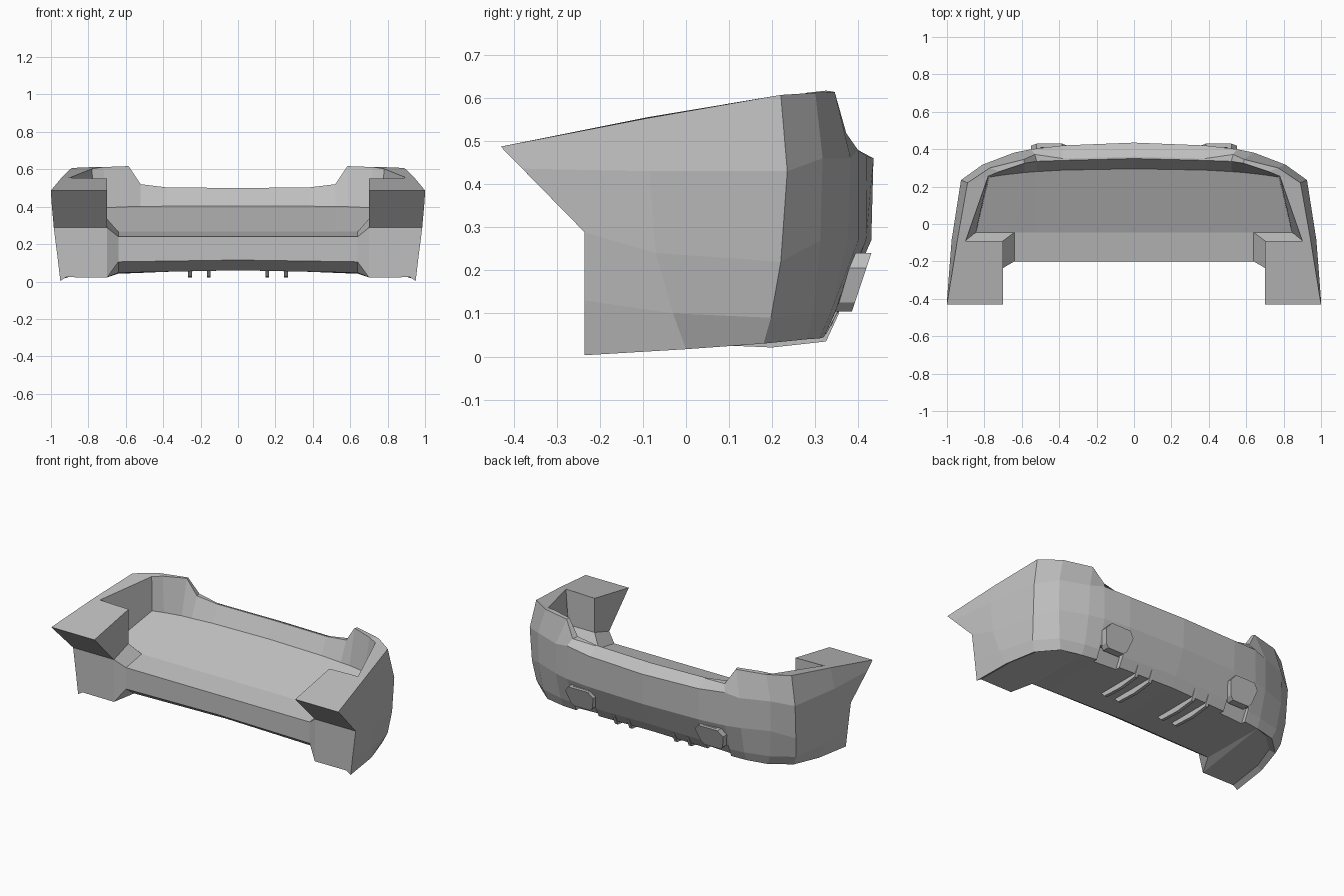
import bpy
import bmesh
from mathutils import Vector

cube = bpy.data.objects.get("Cube")
if cube:
    bpy.data.objects.remove(cube, do_unlink=True)

grey = bpy.data.materials.new("primer_grey")
grey.use_nodes = True
grey.diffuse_color = (0.52, 0.52, 0.52, 1)
grey.node_tree.nodes["Principled BSDF"].inputs["Base Color"].default_value = grey.diffuse_color


def finish(name, bm):
    """Weld, orient and link a mesh, mirrored across the centre line."""
    bmesh.ops.remove_doubles(bm, verts=bm.verts[:], dist=0.0005)
    bmesh.ops.recalc_face_normals(bm, faces=bm.faces[:])
    mesh = bpy.data.meshes.new(name)
    bm.to_mesh(mesh)
    bm.free()
    mesh.materials.append(grey)
    obj = bpy.data.objects.new(name, mesh)
    bpy.context.collection.objects.link(obj)
    modifier = obj.modifiers.new("mirror", "MIRROR")
    modifier.use_clip = True
    modifier.merge_threshold = 0.0005
    return obj


def face(bm, *points):
    return bm.faces.new([bm.verts.new(p) for p in points])


def strip(bm, first, second):
    """Bridge two point rows; coincident ends become triangles."""
    for a, b, c, d in zip(first, first[1:], second[1:], second):
        corners = []
        for p in (a, b, c, d):
            if Vector(p) not in corners:
                corners.append(Vector(p))
        face(bm, *corners)


def extrude_x(bm, profile, x, width):
    """Solid from a (y, z) profile extruded sideways."""
    sides = [[(x + s * width / 2, y, z) for y, z in profile] for s in (-1, 1)]
    for side in sides:
        face(bm, *side)
    strip(bm, sides[0] + sides[0][:1], sides[1] + sides[1][:1])


# Outer skin columns, from the rear centre around the corner to the front tip;
# each runs from the top edge down to the bottom edge.
columns = [
    [(0, .36, .5), (0, .435, .46), (0, .43, .27), (0, .365, .12), (0, .33, .06)],
    [(.38, .35, .503), (.38, .42, .465), (.38, .418, .27), (.38, .355, .11), (.38, .325, .052)],
    [(.53, .372, .518), (.55, .4, .478), (.55, .4, .27), (.55, .345, .1), (.55, .32, .045)],
    [(.59, .345, .614), (.64, .382, .46), (.645, .375, .27), (.64, .335, .1), (.64, .31, .042)],
    [(.77, .3, .612), (.81, .317, .46), (.81, .312, .27), (.79, .295, .1), (.77, .28, .04)],
    [(.89, .22, .607), (.925, .235, .43), (.92, .22, .22), (.905, .197, .09), (.88, .18, .03)],
    [(.945, -.09, .553), (.975, -.085, .43), (.97, -.07, .24), (.955, -.03, .1), (.93, 0, .017)],
    [(1, -.43, .487), (.998, -.38, .436), (.985, -.235, .288), (.965, -.235, .13), (.95, -.235, .003)],
]
rim = [(0, .35, .5), (.38, .34, .503), (.52, .335, .52), (.585, .325, .617),
       (.72, .28, .612), (.78, .255, .603), (.9, -.09, .555)]
base = [(0, .295, .405), (.38, .288, .403), (.52, .28, .4), (.585, .275, .4),
        (.7, .262, .395), (.775, .25, .39), (.845, -.045, .275)]

shell = bmesh.new()
for left, right in zip(columns, columns[1:]):
    strip(shell, left, right)
tops = [c[0] for c in columns]
bottoms = [c[-1] for c in columns]
strip(shell, tops[:-1], rim)
strip(shell, rim, base)

# Thin lip folded up inside the lower edge of the corner
lip = [bottoms[3]] + [(x - .03, y - (.02 if y > .1 else 0), z + .02) for x, y, z in bottoms[4:]]
strip(shell, bottoms[3:], lip)

# Sloping floor, front face, front chamfer and level underside of the tray
xs = [0, .38, .52, .64]
floor_break = [(x, -.045, .267) for x in xs]
front_top = [(x, -.2, .24) for x in xs]
front_low = [(x, -.2, .115 - .015 * x) for x in xs]
belly = [(x, -.12, .06 - .02 * x) for x in xs]
for row, following in ((base[:4], floor_break), (floor_break, front_top),
                       (front_top, front_low), (front_low, belly), (belly, bottoms[:4])):
    strip(shell, row, following)

# Wheel arch end block
tip = (.7, -.43, .487)
knee = (.7, -.235, .288)
foot = (.7, -.235, .022)
back_top = (.7, -.09, .55)
back_low = (.7, -.09, .335)
side_low = (.9, -.09, .335)
face(shell, *base[3:], floor_break[-1])
face(shell, tops[7], tops[6], rim[6], back_top, tip)
face(shell, *columns[7][:3], knee, tip)
face(shell, *columns[7][2:], lip[-1], foot, knee)
face(shell, tip, knee, back_low, back_top)
face(shell, back_low, back_top, rim[6], side_low)
face(shell, knee, back_low, floor_break[-1], front_top[-1])
face(shell, back_low, side_low, base[6], floor_break[-1])
face(shell, rim[6], side_low, base[6])
face(shell, knee, front_top[-1], front_low[-1], foot)
face(shell, foot, front_low[-1], belly[-1])
face(shell, foot, belly[-1], bottoms[3])
face(shell, foot, *lip)
bumper = finish("bumper_shell", shell)

# Notch cut out of the lower edge below each lamp pod
notch = bmesh.new()
extrude_x(notch, [(.27, 0), (.42, 0), (.42, .12), (.33, .125)], .46, .16)
cutter = finish("pod_notch_cutter", notch)
cutter.hide_render = True
cutter.display_type = "WIRE"
cut = bumper.modifiers.new("pod_notch", "BOOLEAN")
cut.operation = "DIFFERENCE"
cut.solver = "EXACT"
cut.object = cutter

# Lamp pods: leaning frames with sloped shoulders and a recessed opening
outline = [(.355, .205), (.385, .24), (.52, .24), (.55, .205),
           (.53, .125), (.51, .105), (.4, .105), (.378, .125)]
pod = bmesh.new()
front = [(x, .35 + z / 3, z) for x, z in outline]
rear = [(x, .305 + z / 3, z) for x, z in outline]
strip(pod, front + front[:1], rear + rear[:1])
face(pod, *rear)
face(pod, *front)
bmesh.ops.remove_doubles(pod, verts=pod.verts[:], dist=0.0005)
bmesh.ops.recalc_face_normals(pod, faces=pod.faces[:])
panel = max(pod.faces, key=lambda f: f.calc_center_median().y)
bmesh.ops.inset_region(pod, faces=[panel], thickness=0.028)
bmesh.ops.inset_region(pod, faces=[panel], thickness=0.01, depth=-0.03)
finish("lamp_pod", pod)

# Skid ribs under the tray
for name, x in (("inner_skid_rib", .157), ("outer_skid_rib", .257)):
    rib = bmesh.new()
    extrude_x(rib, [(.02, .07), (.06, .027), (.2, .021), (.325, .035), (.355, .1), (.3, .12)], x, .02)
    finish(name, rib)
